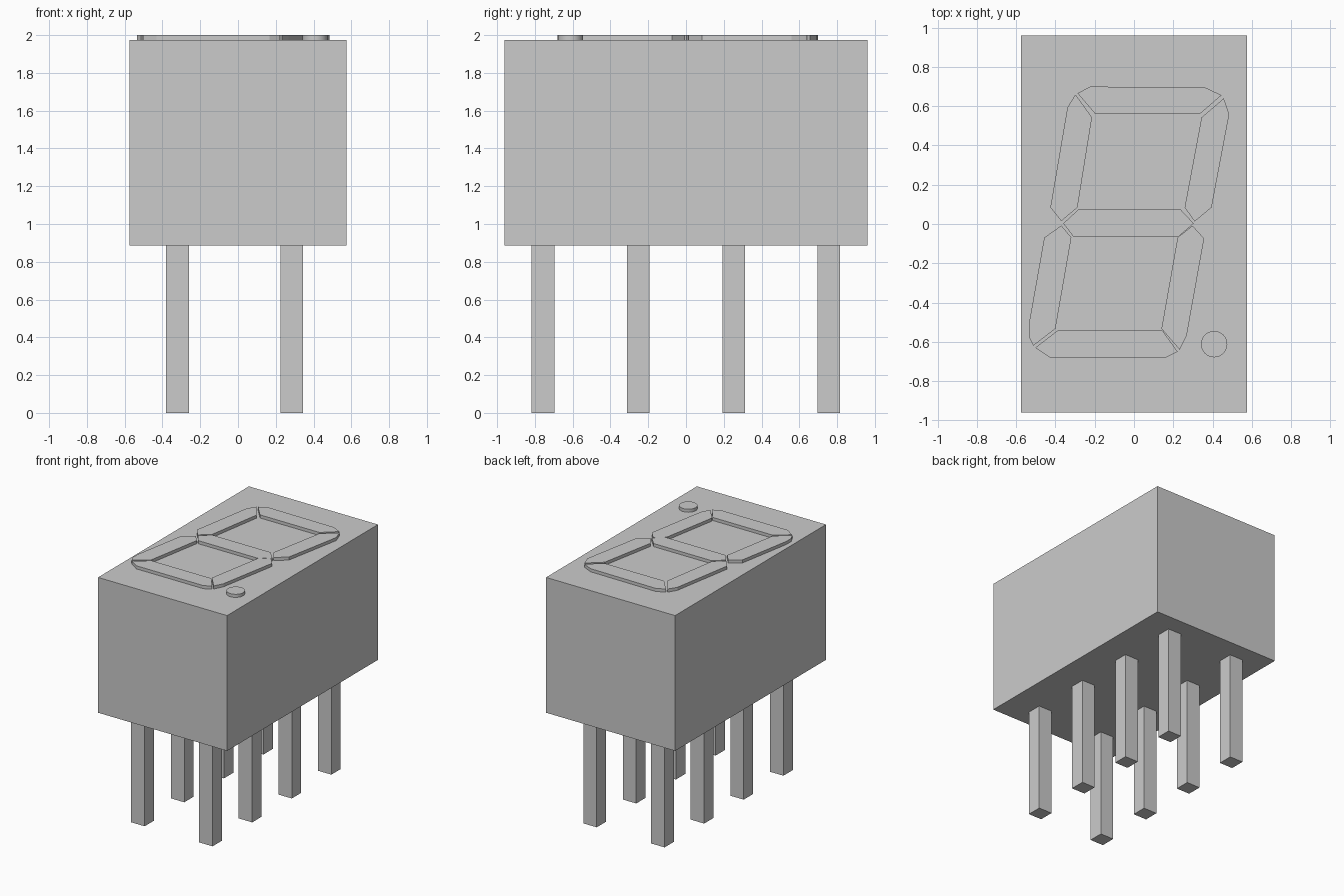
import bpy, bmesh, math

if "Cube" in bpy.data.objects:
    bpy.data.objects.remove(bpy.data.objects["Cube"])

BASE_Z, PLATE_Z, FACE_Z, TOP_Z = 0.885, 0.91, 1.975, 2.0


def make_object(name, bm):
    bmesh.ops.recalc_face_normals(bm, faces=bm.faces[:])
    mesh = bpy.data.meshes.new(name)
    bm.to_mesh(mesh)
    bm.free()
    obj = bpy.data.objects.new(name, mesh)
    bpy.context.collection.objects.link(obj)
    return obj


def prism(name, outline, z0, z1):
    bm = bmesh.new()
    face = bm.faces.new([bm.verts.new((x, y, z0)) for x, y in outline])
    ext = bmesh.ops.extrude_face_region(bm, geom=[face], use_keep_orig=True)
    top = [v for v in ext["geom"] if isinstance(v, bmesh.types.BMVert)]
    bmesh.ops.translate(bm, vec=(0, 0, z1 - z0), verts=top)
    return make_object(name, bm)


def box(name, cx, cy, hx, hy, z0, z1):
    outline = [(cx - hx, cy - hy), (cx + hx, cy - hy), (cx + hx, cy + hy), (cx - hx, cy + hy)]
    return prism(name, outline, z0, z1)


# Housing and thin base plate
box("housing", 0, 0, 0.575, 0.96, PLATE_Z, FACE_Z)
box("base_plate", 0, 0, 0.575, 0.96, BASE_Z, PLATE_Z)

# Two rows of four square pins
for side, x in (("left", -0.32), ("right", 0.285)):
    for i, y in enumerate((-0.757, -0.252, 0.252, 0.755)):
        box(f"pin_{side}_{i + 1}", x, y, 0.06, 0.06, 0, BASE_Z)

# Seven slanted display segments
segments = {
    "top": [(-0.288, 0.666), (-0.222, 0.70), (-0.04, 0.698), (0.365, 0.694),
            (0.446, 0.656), (0.334, 0.559), (-0.196, 0.559)],
    "upper_left": [(-0.298, 0.66), (-0.214, 0.543), (-0.288, 0.084), (-0.37, 0.015),
                   (-0.426, 0.084), (-0.339, 0.594)],
    "upper_right": [(0.457, 0.64), (0.485, 0.559), (0.395, 0.084), (0.309, 0.013),
                    (0.258, 0.084), (0.344, 0.543)],
    "middle": [(-0.36, 0.003), (-0.283, 0.074), (0.237, 0.074), (0.304, 0.003),
               (0.227, -0.064), (-0.309, -0.064)],
    "lower_left": [(-0.37, -0.008), (-0.319, -0.069), (-0.40, -0.533), (-0.513, -0.62),
                   (-0.536, -0.574), (-0.536, -0.513), (-0.457, -0.069)],
    "lower_right": [(0.298, -0.008), (0.357, -0.074), (0.268, -0.57), (0.232, -0.64),
                    (0.14, -0.533), (0.222, -0.069)],
    "bottom": [(-0.503, -0.63), (-0.39, -0.543), (0.145, -0.543), (0.222, -0.65),
               (0.166, -0.679), (-0.431, -0.679)],
}
for name, outline in segments.items():
    prism(f"segment_{name}", outline, FACE_Z, TOP_Z)

# Round decimal point
N, R = 32, 0.067
dot = prism("decimal_point", [(0.408 + R * math.cos(2 * math.pi * i / N),
                               -0.612 + R * math.sin(2 * math.pi * i / N)) for i in range(N)],
            FACE_Z, TOP_Z)
bpy.context.view_layer.objects.active = dot
dot.select_set(True)
bpy.ops.object.shade_smooth_by_angle()
